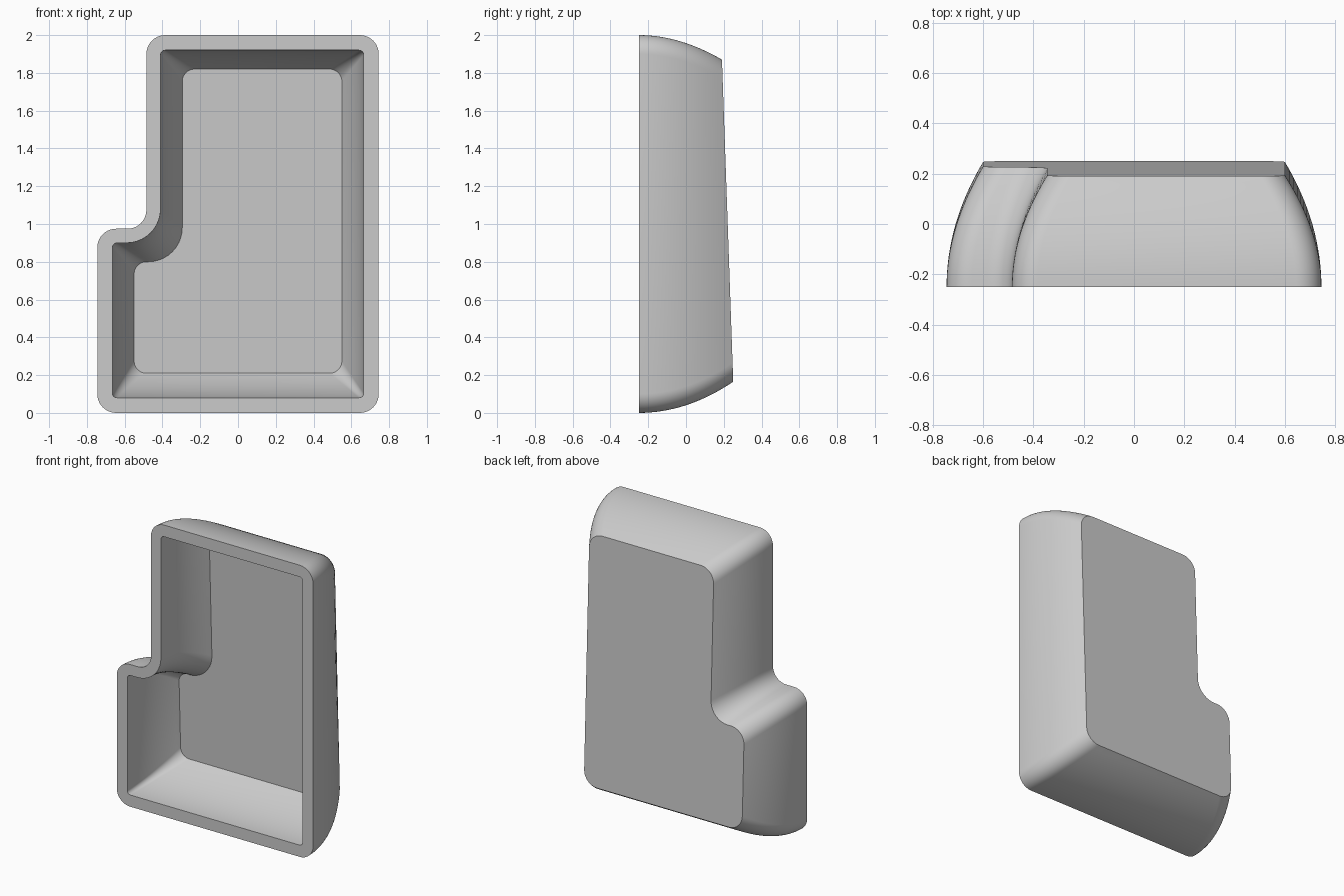
import bpy, bmesh, math
from mathutils import Vector

cube = bpy.data.objects.get("Cube")
if cube:
    bpy.data.objects.remove(cube, do_unlink=True)

FRONT = -0.25
LEVELS = 16
ARC = 10

# Sections: left, right, bottom, top, step x, step z, corner radius, inside-corner radius
OUTER_BASE = (-0.745, 0.745, 0.0, 2.0, -0.485, 0.975, 0.1, 0.1)
OUTER_TOP = (-0.6, 0.6, 0.165, 1.87, -0.345, 0.85, 0.1, 0.13)
INNER_BASE = (-0.665, 0.665, 0.08, 1.92, -0.41, 0.9, 0.025, 0.18)
INNER_TOP = (-0.55, 0.55, 0.21, 1.82, -0.295, 0.8, 0.065, 0.18)


def outline(section):
    """Stepped outline with rounded corners, as 2D points."""
    left, right, bottom, top, sx, sz, r, rc = section
    corners = [(left, bottom, r), (right, bottom, r), (right, top, r),
               (sx, top, r), (sx, sz, rc), (left, sz, r)]
    points = []
    for i, (x, z, radius) in enumerate(corners):
        c = Vector((x, z))
        a = (Vector(corners[i - 1][:2]) - c).normalized()
        b = (Vector(corners[(i + 1) % 6][:2]) - c).normalized()
        centre = c + (a + b) * radius
        for k in range(ARC + 1):
            w = math.pi / 2 * k / ARC
            points.append(centre - (b * math.cos(w) + a * math.sin(w)) * radius)
    return points


def back_plane(z):
    return 0.25 - 0.035 * (z - 0.165)


def loft(bm, base, end, inset):
    """Rings curving from the front rim to the sloping back plane."""
    rings = []
    for i in range(LEVELS + 1):
        t = i / LEVELS
        section = [p + (q - p) * t * t for p, q in zip(base, end)]
        ring = []
        for p in outline(section):
            depth = back_plane(p.y) - inset - FRONT
            ring.append(bm.verts.new((p.x, FRONT + t * depth, p.y)))
        rings.append(ring)
    for a, b in zip(rings, rings[1:]):
        bridge(bm, a, b)
    bm.faces.new(rings[-1])
    return rings[0]


def bridge(bm, a, b):
    n = len(a)
    for i in range(n):
        j = (i + 1) % n
        bm.faces.new((a[i], a[j], b[j], b[i]))


# Hollow shell: outer skin, inner skin and the flat rim joining them
bm = bmesh.new()
outer_rim = loft(bm, OUTER_BASE, OUTER_TOP, 0.0)
inner_rim = loft(bm, INNER_BASE, INNER_TOP, 0.083)
bridge(bm, outer_rim, inner_rim)
bmesh.ops.recalc_face_normals(bm, faces=bm.faces)
mesh = bpy.data.meshes.new("key_shell")
bm.to_mesh(mesh)
bm.free()

shell = bpy.data.objects.new("key_shell", mesh)
bpy.context.collection.objects.link(shell)

# Plain grey plastic
grey = bpy.data.materials.new("light_grey")
grey.use_nodes = True
colour = (0.6, 0.6, 0.6, 1.0)
grey.diffuse_color = colour
grey.node_tree.nodes["Principled BSDF"].inputs["Base Color"].default_value = colour
mesh.materials.append(grey)

# Smooth walls with crisp rims
bpy.ops.object.select_all(action="DESELECT")
shell.select_set(True)
bpy.context.view_layer.objects.active = shell
bpy.ops.object.shade_smooth_by_angle(angle=math.radians(35))
